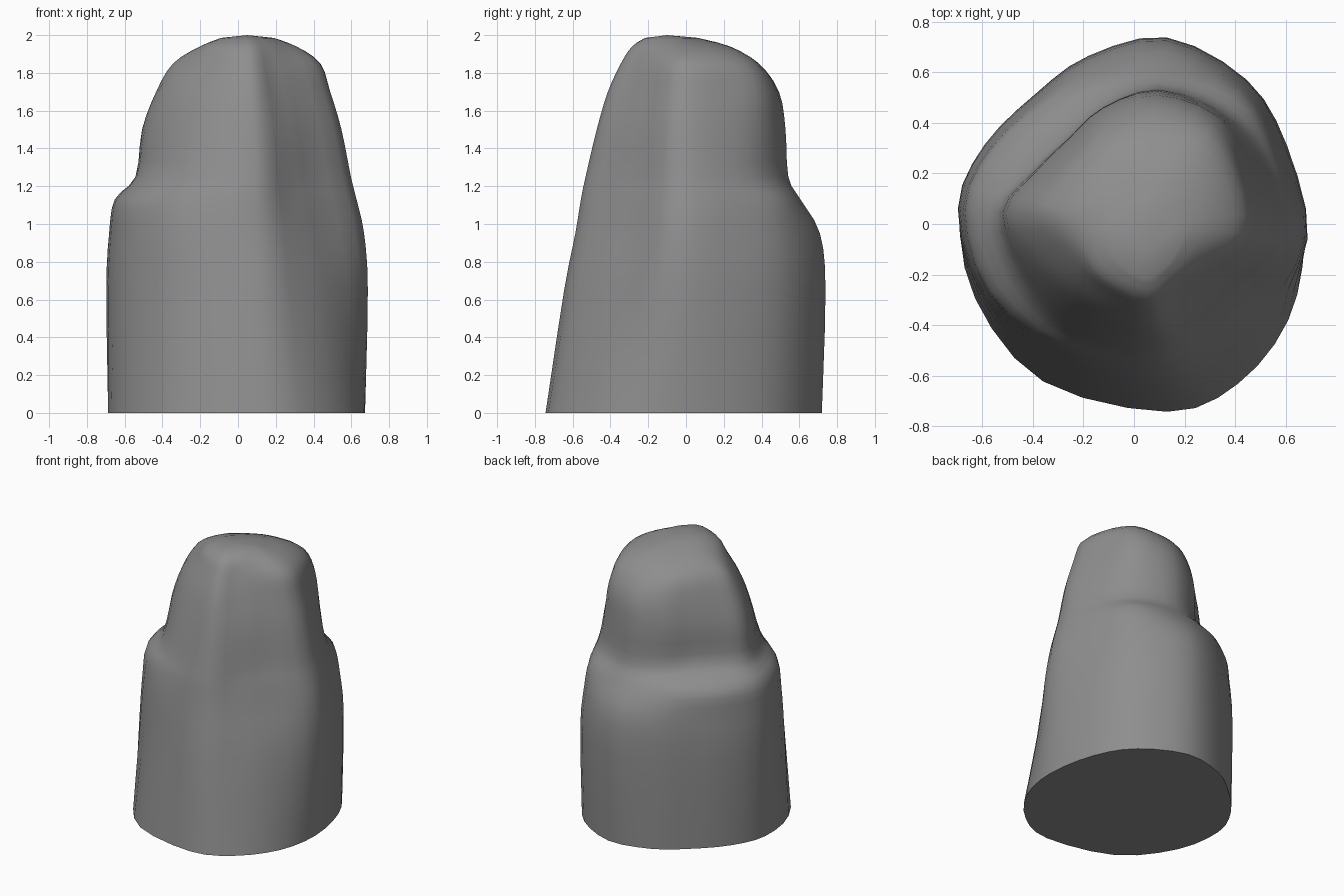
import bpy, bmesh
from math import cos, sin, radians
from mathutils import Vector

if "Cube" in bpy.data.objects:
    bpy.data.objects.remove(bpy.data.objects["Cube"])

# Directions (degrees) in which each horizontal section is measured
ANGLES = [-5, 27, 52, 80, 105, 127, 152, 175, 205, 240, 280, 303, 328]

# Sections from foot to crown: height, then radius per direction
SECTIONS = [
    (0.00, .675, .675, .71, .73, .685, .645, .66, .69, .695, .72, .755, .755, .72),
    (0.65, .69, .68, .725, .75, .69, .645, .67, .70, .665, .635, .655, .62, .62),
    (0.95, .67, .65, .70, .72, .665, .625, .65, .685, .645, .60, .595, .545, .545),
    (1.13, .63, .62, .66, .615, .59, .585, .62, .655, .62, .56, .565, .50, .505),
    (1.25, .60, .58, .575, .55, .485, .44, .465, .545, .51, .51, .54, .475, .475),
    (1.50, .55, .53, .55, .535, .475, .425, .44, .51, .45, .435, .48, .43, .435),
    (1.70, .49, .485, .53, .50, .435, .385, .39, .435, .385, .365, .42, .37, .385),
    (1.85, .435, .44, .455, .39, .35, .32, .32, .345, .29, .29, .35, .315, .335),
    (1.94, .31, .31, .29, .22, .18, .18, .19, .20, .21, .24, .29, .27, .27),
    (1.985, .19, .13, .08, .04, .03, .03, .04, .06, .10, .15, .22, .21, .20),
]


def spline(points, steps, closed):
    """Catmull-Rom curve through the points."""
    n = len(points)
    get = (lambda i: points[i % n]) if closed else (lambda i: points[max(0, min(n - 1, i))])
    out = []
    for i in range(n if closed else n - 1):
        a, b, c, d = (get(i + k) for k in (-1, 0, 1, 2))
        for s in range(steps):
            t = s / steps
            out.append(0.5 * (2 * b + (c - a) * t + (2 * a - 5 * b + 4 * c - d) * t * t
                              + (3 * b - a - 3 * c + d) * t ** 3))
    if not closed:
        out.append(points[-1].copy())
    return out


# Smooth each section, then smooth the columns between sections
rings = []
for z, *radii in SECTIONS:
    corners = [Vector((r * cos(radians(a)), r * sin(radians(a)), z))
               for a, r in zip(ANGLES, radii)]
    rings.append(spline(corners, 3, True))
columns = [spline(list(col), 3, False) for col in zip(*rings)]

# Boulder: skin the columns, close the foot flat and the crown with a peak
bm = bmesh.new()
grid = [[bm.verts.new(p) for p in col] for col in columns]
n = len(grid)
peak = bm.verts.new((0.05, -0.10, 2.0))
for i in range(n):
    a, b = grid[i], grid[(i + 1) % n]
    for j in range(len(a) - 1):
        bm.faces.new((a[j], b[j], b[j + 1], a[j + 1]))
    bm.faces.new((a[-1], b[-1], peak))
foot = bm.faces.new([col[0] for col in reversed(grid)])
bmesh.ops.recalc_face_normals(bm, faces=bm.faces)

# Smooth sides and crown, flat foot
for f in bm.faces:
    f.smooth = f is not foot
mesh = bpy.data.meshes.new("standing_rock")
bm.to_mesh(mesh)
bm.free()
rock = bpy.data.objects.new("standing_rock", mesh)
bpy.context.collection.objects.link(rock)

# Dark grey stone
stone = bpy.data.materials.new("stone")
stone.diffuse_color = (0.27, 0.27, 0.27, 1)
stone.use_nodes = True
stone.node_tree.nodes["Principled BSDF"].inputs["Base Color"].default_value = stone.diffuse_color
mesh.materials.append(stone)
